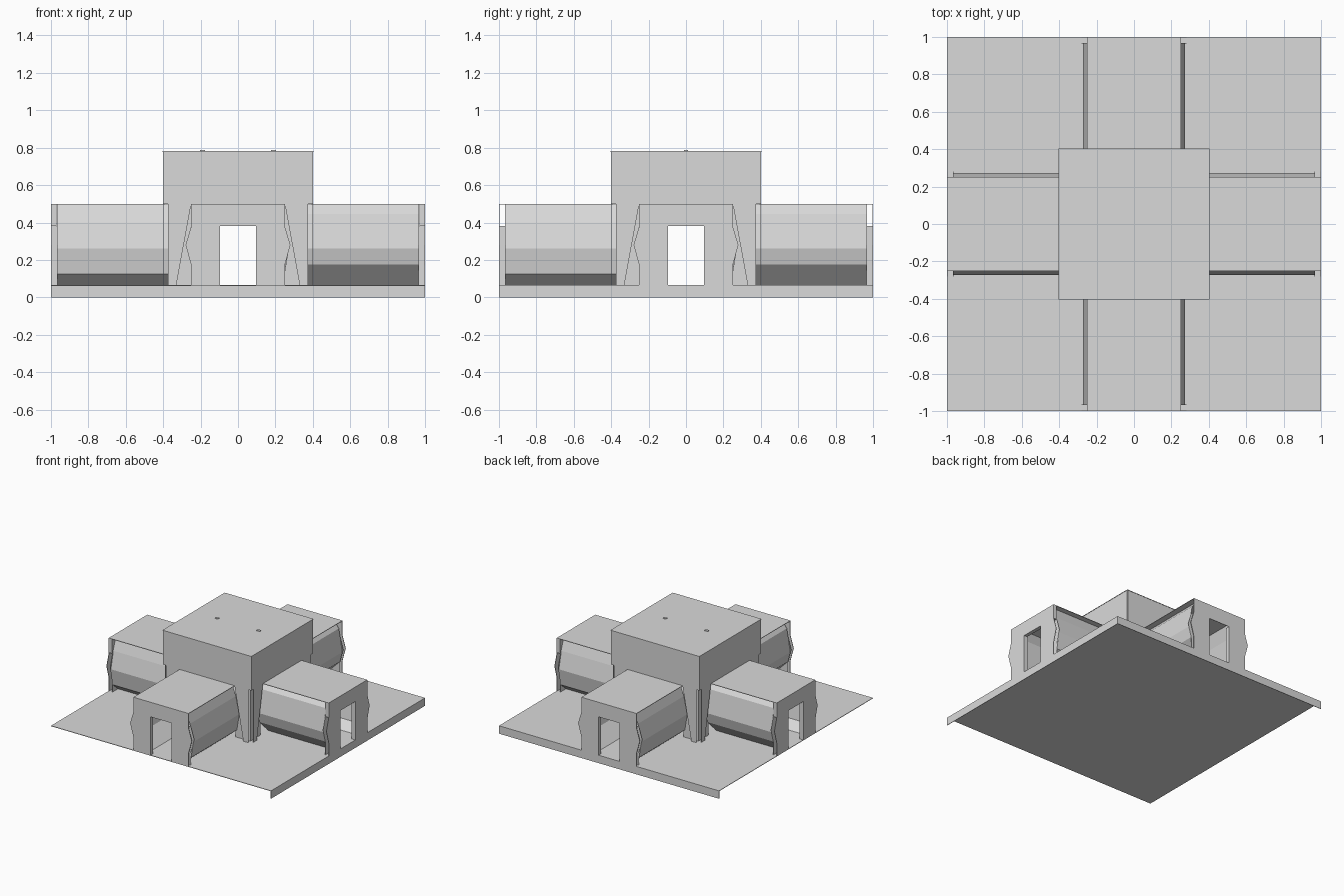
import bpy, bmesh, math
from mathutils import Matrix

if "Cube" in bpy.data.objects:
    bpy.data.objects.remove(bpy.data.objects["Cube"])

grey = bpy.data.materials.new("light_grey")
grey.diffuse_color = (0.7, 0.7, 0.7, 1)
grey.use_nodes = True
grey.node_tree.nodes["Principled BSDF"].inputs["Base Color"].default_value = grey.diffuse_color


def prism(name, profile, y0, y1, angle=0):
    """Extrude an (x, z) profile from y0 to y1, then turn it about z."""
    bm = bmesh.new()
    a = [bm.verts.new((x, y0, z)) for x, z in profile]
    b = [bm.verts.new((x, y1, z)) for x, z in profile]
    n = len(profile)
    bm.faces.new(a)
    bm.faces.new(b[::-1])
    for i in range(n):
        j = (i + 1) % n
        bm.faces.new((a[i], b[i], b[j], a[j]))
    bmesh.ops.recalc_face_normals(bm, faces=bm.faces)
    bm.transform(Matrix.Rotation(angle, 4, 'Z'))
    me = bpy.data.meshes.new(name)
    bm.to_mesh(me)
    bm.free()
    me.materials.append(grey)
    ob = bpy.data.objects.new(name, me)
    bpy.context.collection.objects.link(ob)
    return ob


def box(name, x0, x1, y0, y1, z0, z1, angle=0):
    x0, x1 = sorted((x0, x1))
    return prism(name, [(x0, z0), (x1, z0), (x1, z1), (x0, z1)], y0, y1, angle)


F = 0.065  # floor level
T = 0.004  # sheet thickness

# Base: a thin floor sheet with a skirt on the right and back edges
box("base_floor", -1, 1, -1, 1, F - T, F)
box("base_skirt_right", 1 - T, 1, -1, 1, 0, F - T)
box("base_skirt_back", -1, 1, 1 - T, 1, 0, F - T)

# Faceted corridor walls: the two sides of each arm differ slightly
right_wall = [(0.205, 0.497), (0.24, 0.40), (0.272, 0.26), (0.25, 0.125), (0.18, F)]
left_wall = [(0.20, 0.497), (0.24, 0.445), (0.272, 0.26), (0.25, 0.175), (0.14, F)]
panel = [(0.095, F), (0.25, F), (0.25, 0.17), (0.28, 0.28), (0.25, 0.38), (0.095, 0.38)]
leg = [(0.33, F), (0.375, F), (0.375, 0.5), (0.25, 0.5)]


def mirrored(profile, s):
    return [(s * x, z) for x, z in profile]


for k, side in enumerate(("front", "right", "back", "left")):
    ang = k * math.pi / 2
    for s, prof in ((1, right_wall), (-1, left_wall)):
        # Corridor walls
        shell = prof + [(x - T, z) for x, z in reversed(prof)]
        prism(side + "_corridor_wall", mirrored(shell, s), -0.967, -0.37, ang)
        # Entrance panels beside the doorway, joined by a jamb
        prism(side + "_entrance_panel", mirrored(panel, s), -1, -1 + T, ang)
        prism(side + "_inner_panel", mirrored(panel, s), -0.969, -0.965, ang)
        box(side + "_door_jamb", s * 0.095, s * (0.095 + T), -1 + T, -0.969, F, 0.38, ang)
        # Tapered corner leg of the hall with the wall set back behind it
        prism(side + "_hall_leg", mirrored(leg, s), -0.402, -0.398, ang)
        box(side + "_hall_wall", s * 0.24, s * 0.37, -0.372, -0.368, F, 0.5, ang)
    # Corridor roof and fascia above the door
    box(side + "_corridor_roof", -0.25, 0.25, -1, -0.39, 0.5 - T, 0.5, ang)
    depth = T if k % 2 == 0 else 0.03
    box(side + "_fascia", -0.25, 0.25, -1, -1 + depth, 0.38, 0.5 - T, ang)
    # Upper hall wall
    box(side + "_upper_wall", -0.398, 0.398, -0.402, -0.398, 0.5, 0.778, ang)

# Hall roof plate with two small vents
box("hall_roof", -0.404, 0.404, -0.404, 0.404, 0.778, 0.782)
for s in (-1, 1):
    box("roof_vent", s * 0.19 - 0.014, s * 0.19 + 0.014, -0.01, 0.01, 0.782, 0.787)
